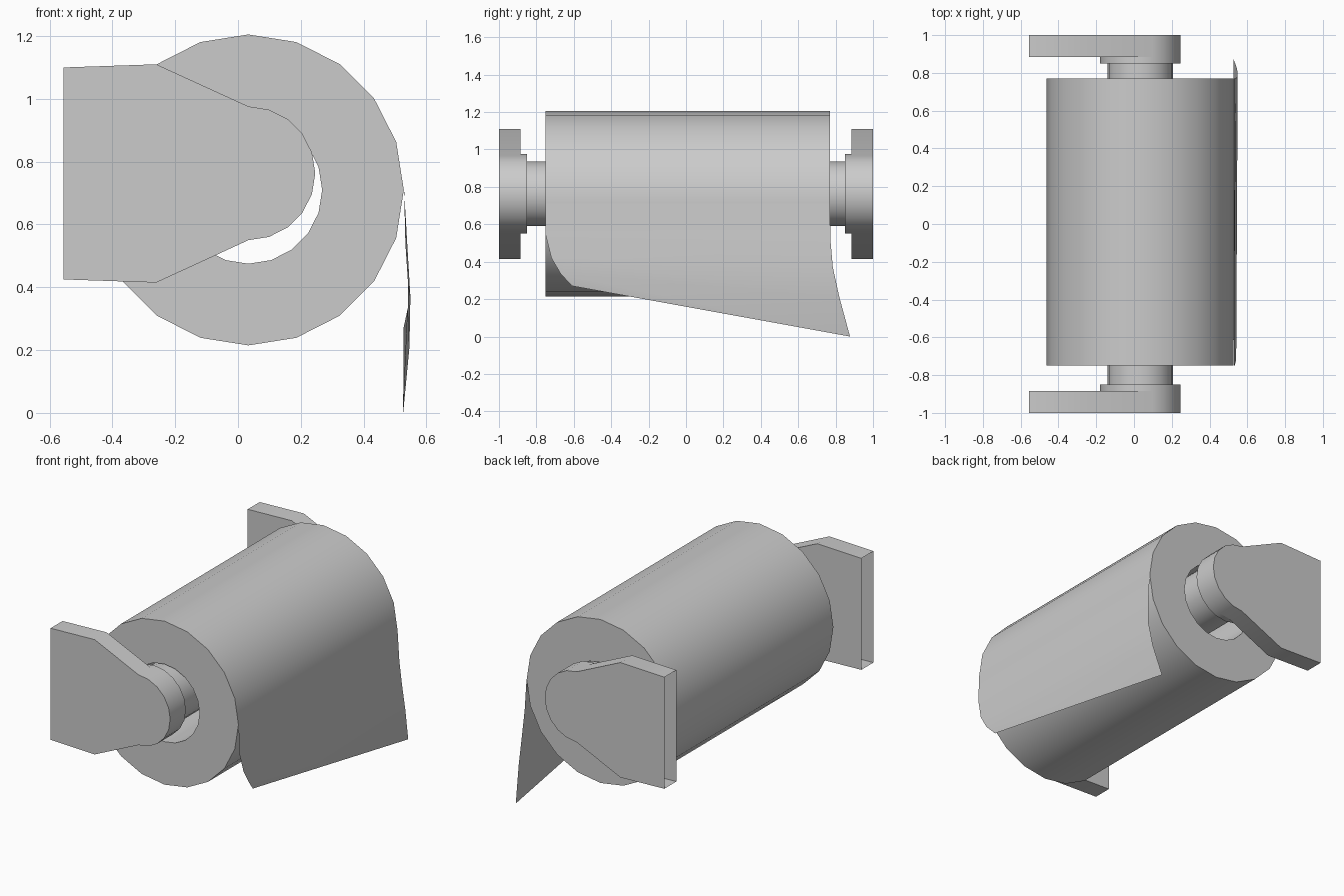
import bpy, bmesh, math

if "Cube" in bpy.data.objects:
    bpy.data.objects.remove(bpy.data.objects["Cube"])

AX, AZ = 0.033, 0.763      # rod axis
RZ = 0.71                  # roll axis height
N = 20


def finish(name, bm, angle=30, recalc=True):
    if recalc:
        bmesh.ops.recalc_face_normals(bm, faces=bm.faces)
    me = bpy.data.meshes.new(name)
    bm.to_mesh(me)
    bm.free()
    ob = bpy.data.objects.new(name, me)
    bpy.context.collection.objects.link(ob)
    bpy.ops.object.select_all(action='DESELECT')
    ob.select_set(True)
    bpy.context.view_layer.objects.active = ob
    bpy.ops.object.shade_smooth_by_angle(angle=math.radians(angle))
    return ob


def circle(r, cz):
    return [(AX + r * math.sin(2 * math.pi * i / N),
             cz + r * math.cos(2 * math.pi * i / N)) for i in range(N)]


def ring(bm, pts, y):
    return [bm.verts.new((x, y, z)) for x, z in pts]


def bridge(bm, a, b, skip=()):
    n = len(a)
    for i in range(n):
        if i not in skip:
            j = (i + 1) % n
            bm.faces.new((a[i], a[j], b[j], b[i]))


def extrude(name, pts, y0, y1, skip=()):
    bm = bmesh.new()
    a, b = ring(bm, pts, y0), ring(bm, pts, y1)
    bridge(bm, a, b, skip)
    bm.faces.new(a)
    bm.faces.new(b)
    return finish(name, bm)


def mirror_y(ob):
    m = ob.modifiers.new("mirror", 'MIRROR')
    m.use_axis = (False, True, False)


# Wall brackets: rounded plate, left open on the wall side
arc = circle(0.213, AZ)[:N // 2 + 1]
plate = arc + [(-0.26, 0.415), (-0.555, 0.425), (-0.555, 1.10), (-0.26, 1.11)]
mirror_y(extrude("wall_bracket", plate, -1.0, -0.885, skip=(N // 2 + 2,)))

# Bosses on the brackets and the rod between them
mirror_y(extrude("bracket_boss", circle(0.213, AZ), -0.885, -0.85))
extrude("rod", circle(0.173, AZ), -0.86, 0.86)

# Hollow paper roll
bm = bmesh.new()
outer, inner = circle(0.495, RZ), circle(0.235, RZ)
rings = [ring(bm, outer, -0.75), ring(bm, outer, 0.77),
         ring(bm, inner, 0.77), ring(bm, inner, -0.75)]
for i in range(4):
    bridge(bm, rings[i], rings[(i + 1) % 4])
finish("paper_roll", bm)

# Hanging sheet: matching points down its near and far edges
near = [(0.529, -0.75, 0.71), (0.533, -0.75, 0.54), (0.541, -0.72, 0.42),
        (0.541, -0.67, 0.335), (0.527, -0.61, 0.27)]
far = [(0.529, 0.77, 0.71), (0.540, 0.772, 0.52), (0.549, 0.785, 0.37),
       (0.546, 0.82, 0.21), (0.526, 0.877, 0.0)]
bm = bmesh.new()
va = [bm.verts.new(p) for p in near]
vb = [bm.verts.new(p) for p in far]
for i in range(4):
    bm.faces.new((va[i], va[i + 1], vb[i + 1], vb[i]))
finish("loose_sheet", bm, recalc=False)
